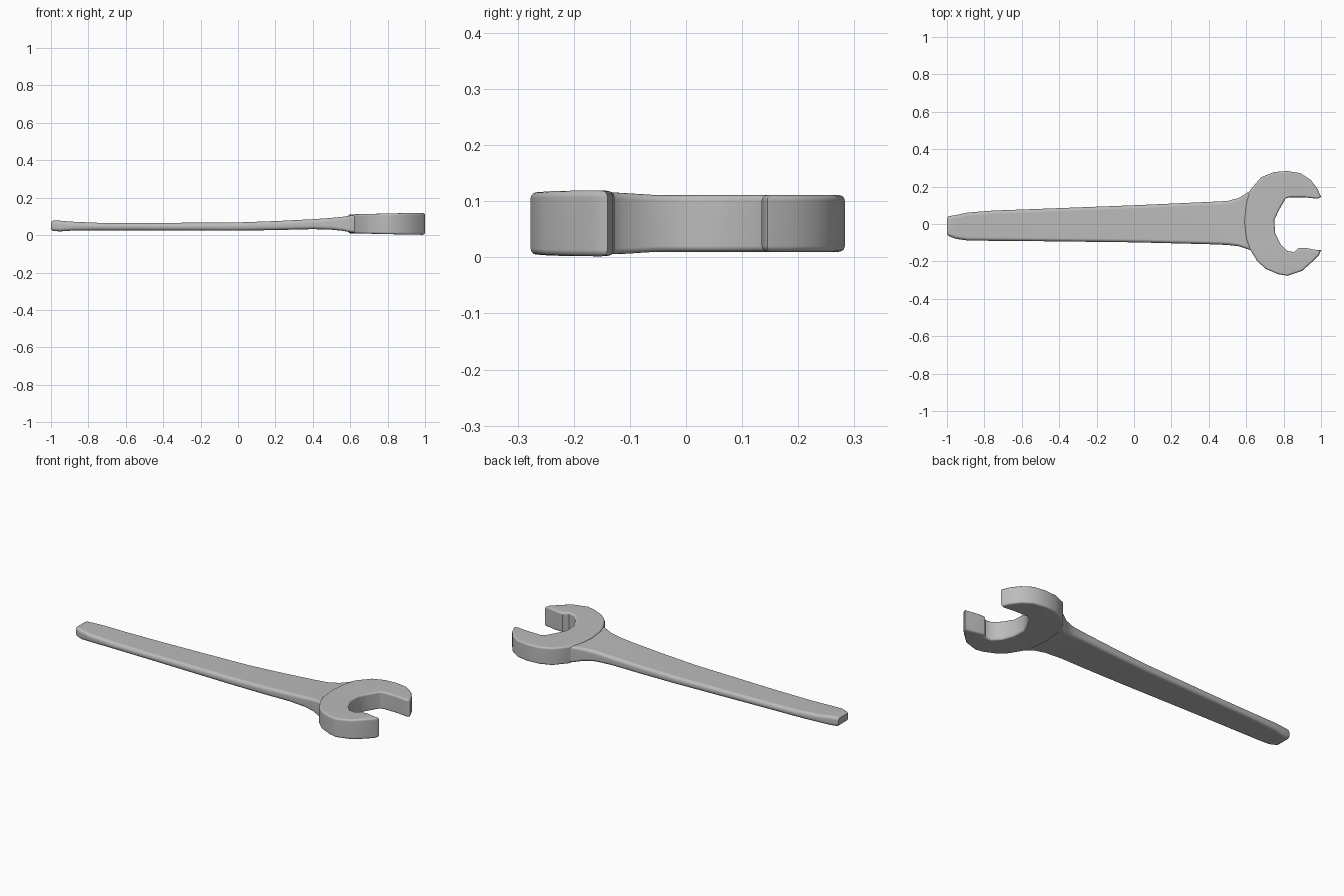
import bpy, bmesh, math

default_cube = bpy.data.objects.get("Cube")
if default_cube:
    bpy.data.objects.remove(default_cube, do_unlink=True)

steel = bpy.data.materials.new("steel grey")
STEEL_COLOUR = (0.5, 0.5, 0.5, 1)
steel.use_nodes = True
steel.diffuse_color = STEEL_COLOUR
steel.node_tree.nodes["Principled BSDF"].inputs["Base Color"].default_value = STEEL_COLOUR


def finish(bm, name):
    """Turn a bmesh into a smooth-shaded steel object."""
    bmesh.ops.recalc_face_normals(bm, faces=bm.faces)
    mesh = bpy.data.meshes.new(name)
    bm.to_mesh(mesh)
    bm.free()
    mesh.materials.append(steel)
    obj = bpy.data.objects.new(name, mesh)
    bpy.context.collection.objects.link(obj)
    bpy.ops.object.select_all(action="DESELECT")
    obj.select_set(True)
    bpy.context.view_layer.objects.active = obj
    bpy.ops.object.shade_smooth_by_angle(angle=math.radians(40))
    weighted = obj.modifiers.new("Weighted normals", "WEIGHTED_NORMAL")
    weighted.keep_sharp = True
    return obj


def rounded_ring(bm, x, y_low, y_high, z_low, z_high, radius, steps=4):
    """Rounded rectangle of vertices across the handle."""
    ring = []
    corners = [(y_high, z_high), (y_low, z_high), (y_low, z_low), (y_high, z_low)]
    for quarter, (y, z) in enumerate(corners):
        centre_y = y - math.copysign(radius, y)
        centre_z = z - radius if z == z_high else z + radius
        for step in range(steps + 1):
            angle = math.pi / 2 * (quarter + step / steps)
            ring.append(bm.verts.new((x, centre_y + radius * math.cos(angle),
                                      centre_z + radius * math.sin(angle))))
    return ring


# Handle: x, lower and upper y, lower and upper z, edge radius
stations = [
    (-1, -.055, .034, .03, .07, .012),
    (-.99, -.065, .042, .022, .077, .018),
    (-.95, -.08, .048, .02, .077, .018),
    (-.89, -.088, .061, .024, .072, .018),
    (-.75, -.09, .072, .025, .066, .018),
    (-.5, -.092, .081, .025, .065, .018),
    (0, -.098, .1, .024, .068, .018),
    (.2, -.103, .109, .027, .075, .018),
    (.4, -.108, .118, .032, .085, .018),
    (.5, -.112, .123, .029, .092, .018),
    (.56, -.119, .139, .023, .098, .016),
    (.61, -.135, .17, .014, .106, .014),
    (.67, -.16, .2, .016, .104, .014),
]
bm = bmesh.new()
rings = [rounded_ring(bm, *station) for station in stations]
for first, second in zip(rings, rings[1:]):
    for i in range(len(first)):
        j = (i + 1) % len(first)
        bm.faces.new((first[i], first[j], second[j], second[i]))
bm.faces.new(rings[0])
bm.faces.new(rings[-1])
finish(bm, "handle")

# Open-ended head: outer back, upper jaw, mouth, lower jaw
outline = [
    (.59, .015), (.6, .11), (.62, .18), (.68, .25), (.75, .278), (.82, .283),
    (.89, .272), (.945, .235), (.98, .19), (1, .145), (.98, .135),
    (.91, .143), (.83, .143), (.81, .135), (.775, .075), (.75, .02),
    (.755, -.05), (.785, -.11), (.82, -.145), (.855, -.15), (.88, -.127),
    (.93, -.13), (.98, -.14), (1, -.14), (.99, -.165), (.95, -.205),
    (.9, -.25), (.82, -.277), (.77, -.268), (.705, -.24), (.66, -.2),
    (.62, -.135), (.6, -.08),
]
HEAD_LOW, HEAD_HIGH, HEAD_MID = .01, .111, .06
bm = bmesh.new()
base = bm.faces.new([bm.verts.new((x, y, HEAD_LOW)) for x, y in outline])
extruded = bmesh.ops.extrude_face_region(bm, geom=[base], use_keep_orig=True)
for item in extruded["geom"]:
    if isinstance(item, bmesh.types.BMVert):
        item.co.z = HEAD_HIGH
bmesh.ops.recalc_face_normals(bm, faces=bm.faces)

# Round the top and bottom rims
rims = [e for e in bm.edges if abs(e.verts[0].co.z - e.verts[1].co.z) < .001]
bmesh.ops.bevel(bm, geom=rims, offset=.01, segments=3, profile=.5, affect="EDGES")

# Thicken the lower jaw towards its tip
bmesh.ops.triangulate(bm, faces=[f for f in bm.faces if len(f.verts) > 4])
for vert in bm.verts:
    if vert.co.y < -.1:
        along = min(1, max(0, (vert.co.x - .6) / .35))
        vert.co.z = HEAD_MID + (vert.co.z - HEAD_MID) * (1 + .16 * along)
finish(bm, "wrench_head")
